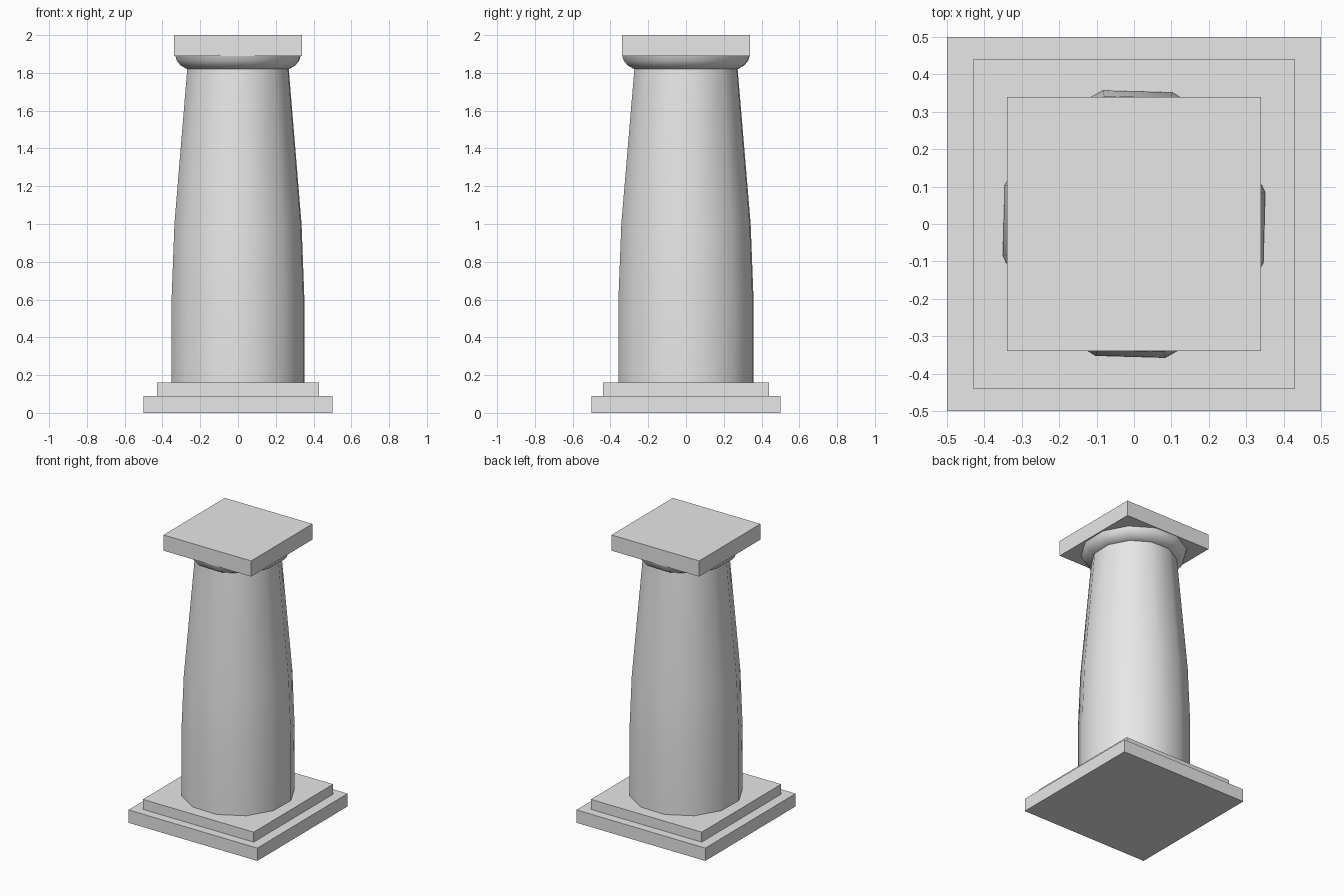
import bpy
import math

cube = bpy.data.objects.get("Cube")
if cube:
    bpy.data.objects.remove(cube, do_unlink=True)

SIDES = 12
TURN = math.radians(13.4)

stone = bpy.data.materials.new("grey_stone")
stone.use_nodes = True
stone.diffuse_color = (0.8, 0.8, 0.8, 1)
stone.node_tree.nodes["Principled BSDF"].inputs["Base Color"].default_value = (0.8, 0.8, 0.8, 1)


def slab(name, half_x, half_y, bottom, top):
    bpy.ops.mesh.primitive_cube_add(size=2, location=(0, 0, (bottom + top) / 2))
    obj = bpy.context.object
    obj.name = name
    obj.scale = (half_x, half_y, (top - bottom) / 2)
    bpy.ops.object.transform_apply(location=False, rotation=False, scale=True)
    obj.data.materials.append(stone)


def turned(name, profile):
    """Revolve (radius, height) points into a closed, softly shaded drum."""
    verts = [(0.983 * r * math.cos(TURN + math.tau * i / SIDES),
              r * math.sin(TURN + math.tau * i / SIDES), z)
             for r, z in profile for i in range(SIDES)]
    faces = []
    for k in range(len(profile) - 1):
        for i in range(SIDES):
            j = (i + 1) % SIDES
            a, b = k * SIDES, (k + 1) * SIDES
            faces.append((a + i, a + j, b + j, b + i))
    faces.append(tuple(reversed(range(SIDES))))
    faces.append(tuple(range(len(verts) - SIDES, len(verts))))
    mesh = bpy.data.meshes.new(name)
    mesh.from_pydata(verts, [], faces)
    mesh.materials.append(stone)
    obj = bpy.data.objects.new(name, mesh)
    bpy.context.collection.objects.link(obj)
    bpy.ops.object.select_all(action="DESELECT")
    obj.select_set(True)
    bpy.context.view_layer.objects.active = obj
    bpy.ops.object.shade_smooth_by_angle(angle=math.radians(40))


# Stepped base
slab("lower_plinth", 0.5, 0.5, 0, 0.09)
slab("upper_plinth", 0.43, 0.44, 0.09, 0.16)

# Tapering shaft
turned("shaft", [(0.368, 0.16), (0.367, 0.62), (0.352, 1.0), (0.281, 1.82)])

# Flared cushion and square cap
turned("capital_cushion", [(0.281, 1.82), (0.316, 1.838), (0.338, 1.863), (0.347, 1.89)])
slab("capital_slab", 0.34, 0.34, 1.89, 2.0)
